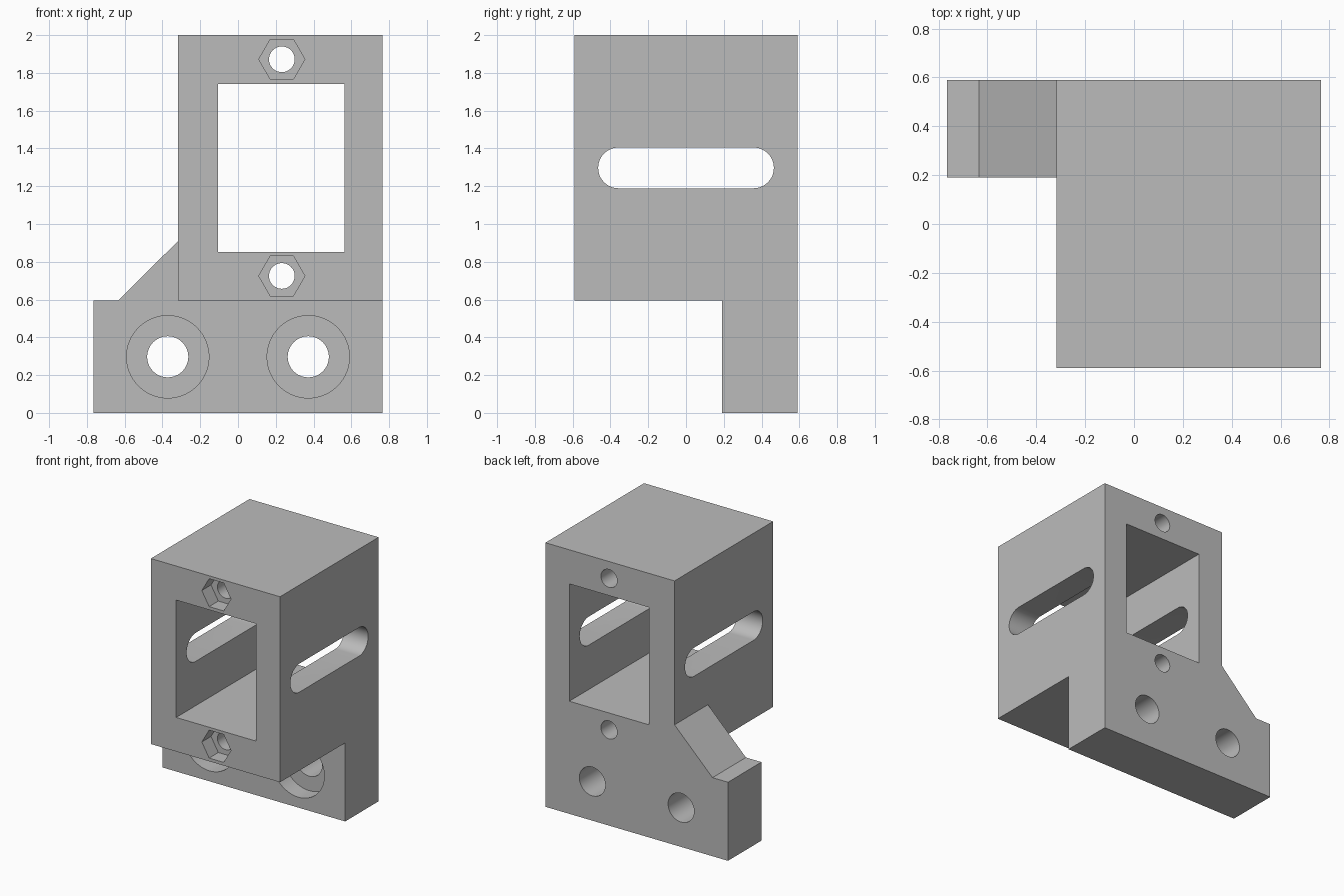
import bpy
import bmesh
from math import cos, sin, pi, radians
from mathutils import Vector

default = bpy.data.objects.get("Cube")
if default:
    bpy.data.objects.remove(default, do_unlink=True)

X, TOP, Y = 0.765, 2.0, 0.59      # half width, height, half depth
BOX_LEFT, BASE_TOP = -0.317, 0.595
PLATE_FRONT = 0.19
BOLT_X = 0.232

grey = bpy.data.materials.new("plain grey")
grey.use_nodes = True
colour = (0.5, 0.5, 0.5, 1)
grey.diffuse_color = colour
grey.node_tree.nodes["Principled BSDF"].inputs["Base Color"].default_value = colour


def prism(name, outline, start, end, axis="Y"):
    """Extrude a 2D outline along Y (points are x, z) or X (points are y, z)."""
    def place(p, d):
        return Vector((p[0], d, p[1]) if axis == "Y" else (d, p[0], p[1]))
    bm = bmesh.new()
    face = bm.faces.new([bm.verts.new(place(p, start)) for p in outline])
    extruded = bmesh.ops.extrude_face_region(bm, geom=[face])["geom"]
    moved = [v for v in extruded if isinstance(v, bmesh.types.BMVert)]
    bmesh.ops.translate(bm, verts=moved, vec=place((0, 0), end - start))
    bmesh.ops.recalc_face_normals(bm, faces=bm.faces)
    mesh = bpy.data.meshes.new(name)
    bm.to_mesh(mesh)
    bm.free()
    mesh.materials.append(grey)
    obj = bpy.data.objects.new(name, mesh)
    bpy.context.collection.objects.link(obj)
    return obj


def rect(x0, x1, z0, z1):
    return [(x0, z0), (x1, z0), (x1, z1), (x0, z1)]


def ring(x, z, radius, sides=48):
    return [(x + radius * cos(2 * pi * i / sides), z + radius * sin(2 * pi * i / sides))
            for i in range(sides)]


def slot(half_length, z, radius, steps=24):
    points = []
    for side, first in ((1, -pi / 2), (-1, pi / 2)):
        for i in range(steps + 1):
            a = first + pi * i / steps
            points.append((side * (half_length - radius) + radius * cos(a),
                           z + radius * sin(a)))
    return points


def combine(target, other, operation):
    """Apply a boolean and discard the helper."""
    mod = target.modifiers.new(other.name, "BOOLEAN")
    mod.operation, mod.solver, mod.object = operation, "EXACT", other
    bpy.context.view_layer.objects.active = target
    bpy.ops.object.modifier_apply(modifier=mod.name)
    bpy.data.objects.remove(other, do_unlink=True)


# Mounting plate with foot and gusset, joined to the box housing
plate_outline = [(-X, 0), (X, 0), (X, TOP), (BOX_LEFT, TOP), (BOX_LEFT, 0.91),
                 (-0.635, BASE_TOP), (-X, BASE_TOP)]
bracket = prism("mounting_bracket", plate_outline, PLATE_FRONT, Y)
housing = prism("housing", rect(BOX_LEFT, X, BASE_TOP, TOP), -Y, PLATE_FRONT)
combine(bracket, housing, "UNION")

# Rectangular window and side slots
cutters = [
    prism("window", rect(-0.105, 0.565, 0.853, 1.742), -1, 1),
    prism("side_slot", slot(0.465, 1.297, 0.108), -1, 1, "X"),
]
# Small bolt holes with hexagonal nut pockets
for z in (0.725, 1.872):
    cutters += [prism("bolt_hole", ring(BOLT_X, z, 0.068), -1, 1),
                prism("nut_pocket", ring(BOLT_X, z, 0.122, 6), -1, -Y + 0.11)]
# Large counterbored mounting holes
for x in (-0.372, 0.372):
    cutters += [prism("mounting_hole", ring(x, 0.297, 0.109), 0, 1),
                prism("counterbore", ring(x, 0.297, 0.218, 64), 0, PLATE_FRONT + 0.13)]
for cutter in cutters:
    combine(bracket, cutter, "DIFFERENCE")

bpy.ops.object.select_all(action="DESELECT")
bracket.select_set(True)
bpy.context.view_layer.objects.active = bracket
bpy.ops.object.shade_smooth_by_angle(angle=radians(30))
